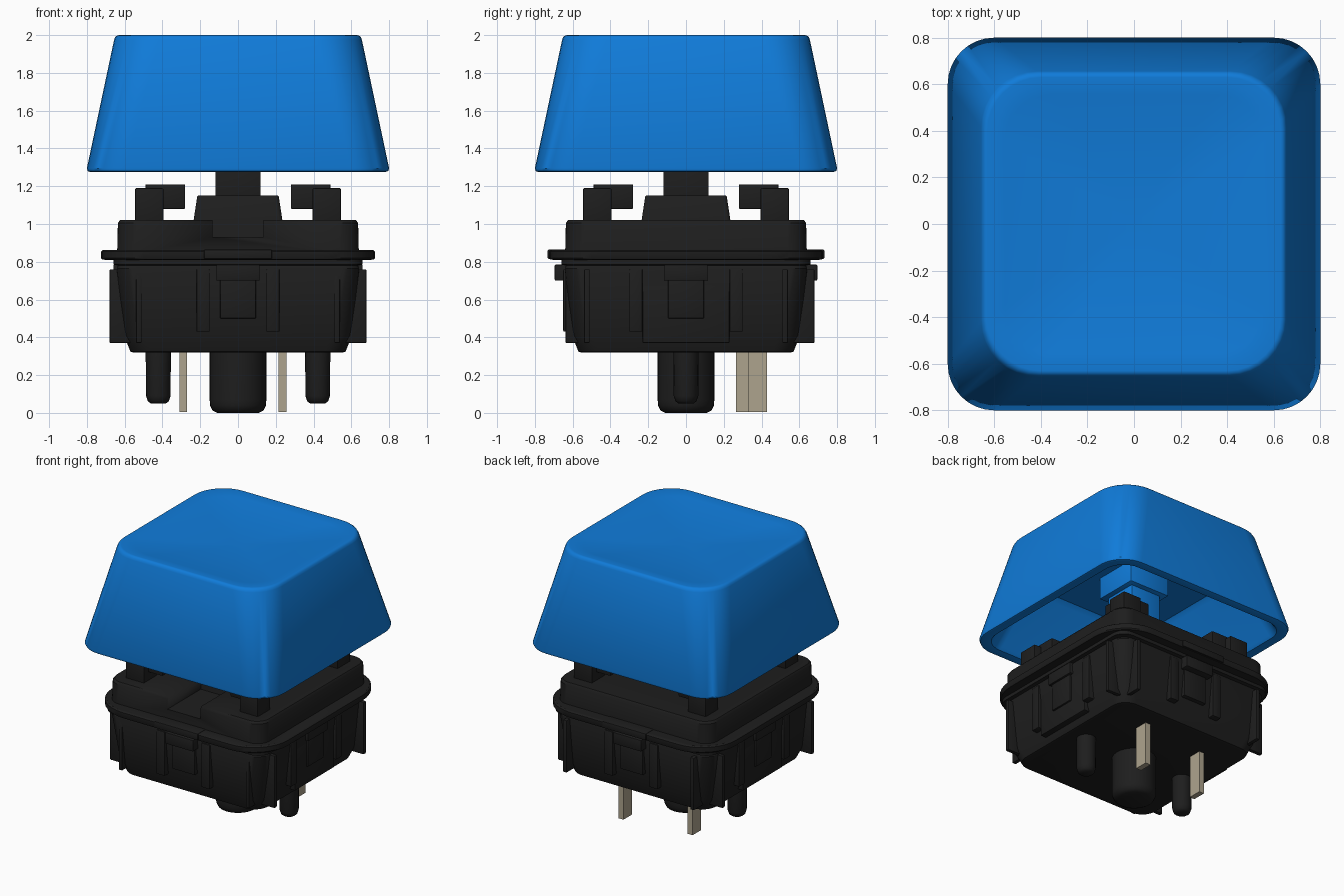
import bpy, bmesh, math
from mathutils import Matrix, Vector

if "Cube" in bpy.data.objects:
    bpy.data.objects.remove(bpy.data.objects["Cube"])


def material(name, rgb):
    m = bpy.data.materials.new(name)
    m.diffuse_color = (*rgb, 1)
    m.use_nodes = True
    m.node_tree.nodes["Principled BSDF"].inputs["Base Color"].default_value = m.diffuse_color
    return m


BLUE = material("blue plastic", (0.005, 0.2, 0.7))
BLACK = material("black plastic", (0.013, 0.013, 0.013))
METAL = material("pin metal", (0.42, 0.37, 0.27))


def finish(name, bm, mat, angle=35, bevel=0):
    bmesh.ops.recalc_face_normals(bm, faces=bm.faces)
    me = bpy.data.meshes.new(name)
    bm.to_mesh(me)
    bm.free()
    me.materials.append(mat)
    ob = bpy.data.objects.new(name, me)
    bpy.context.collection.objects.link(ob)
    if bevel:
        mod = ob.modifiers.new("soft edges", 'BEVEL')
        mod.width, mod.segments = bevel, 2
    bpy.ops.object.select_all(action='DESELECT')
    bpy.context.view_layer.objects.active = ob
    ob.select_set(True)
    if bevel:
        bpy.ops.object.modifier_apply(modifier="soft edges")
    bpy.ops.object.shade_smooth_by_angle(angle=math.radians(angle))
    return ob


def ring(bm, half, r, z, n=8):
    """Rounded square, corner radius r."""
    out = []
    for k in range(4):
        for i in range(n + 1):
            a = math.pi / 2 * (k + i / n)
            c = math.pi / 2 * (k + 0.5)
            cx = math.copysign(half - r, math.cos(c))
            cy = math.copysign(half - r, math.sin(c))
            out.append(bm.verts.new((cx + r * math.cos(a), cy + r * math.sin(a), z)))
    return out


def loft(name, rings, mat, angle=35):
    """Skin through (half, radius, z) rings, capped at both ends."""
    bm = bmesh.new()
    rs = [ring(bm, *t) for t in rings]
    for a, b in zip(rs, rs[1:]):
        for i in range(len(a)):
            j = (i + 1) % len(a)
            bm.faces.new((a[i], a[j], b[j], b[i]))
    bm.faces.new(rs[0])
    bm.faces.new(rs[-1])
    return finish(name, bm, mat, angle)


def boxes(name, specs, mat, bevel=0.006):
    """specs: (x0, x1, y0, y1, z0, z1, quarter turns about z)."""
    bm = bmesh.new()
    for x0, x1, y0, y1, z0, z1, k in specs:
        m = (Matrix.Rotation(k * math.pi / 2, 4, 'Z')
             @ Matrix.Translation(((x0 + x1) / 2, (y0 + y1) / 2, (z0 + z1) / 2))
             @ Matrix.Diagonal((x1 - x0, y1 - y0, z1 - z0, 1)))
        bmesh.ops.create_cube(bm, size=1, matrix=m)
    return finish(name, bm, mat, bevel=bevel)


def lathe(name, x, profile, mat, n=32):
    bm = bmesh.new()
    vs = [bm.verts.new((x + r, 0, z)) for r, z in profile]
    es = [bm.edges.new(p) for p in zip(vs, vs[1:])]
    bmesh.ops.spin(bm, geom=vs + es, cent=(x, 0, 0), axis=(0, 0, 1),
                   angle=2 * math.pi, steps=n, use_duplicate=False)
    bmesh.ops.remove_doubles(bm, verts=bm.verts, dist=1e-5)
    return finish(name, bm, mat, 40)


# Keycap: hollow shell with dished top
cap = [(0.30, 0.08, 1.74), (0.54, 0.14, 1.74), (0.57, 0.15, 1.71),
       (0.715, 0.15, 1.30), (0.73, 0.155, 1.28), (0.78, 0.185, 1.275),
       (0.795, 0.198, 1.28), (0.80, 0.2, 1.295), (0.656, 0.24, 1.975),
       (0.65, 0.24, 1.99), (0.64, 0.235, 1.998), (0.63, 0.23, 2.0)]
for i in range(1, 9):
    s = 1 - i / 8.5
    cap.append((0.63 * s, 0.23 * s, 2 - 0.045 * (1 - s * s)))
loft("keycap", cap, BLUE, 40)

# Keycap mount under the ceiling
boxes("keycap_mount", [(-0.165, 0.165, -0.165, 0.165, 1.58, 1.78, 0),
                       (-0.125, 0.125, -0.125, 0.125, 1.30, 1.62, 0)], BLUE)

# Switch stem and its tapered collar
boxes("switch_stem", [(-0.12, 0.12, -0.12, 0.12, 1.1, 1.31, 0)], BLACK)
loft("stem_collar", [(0.25, 0.02, 0.90), (0.235, 0.02, 1.02),
                     (0.216, 0.02, 1.145), (0.211, 0.02, 1.152)], BLACK)

# Upper housing with a notch in the front wall
upper = loft("upper_housing", [(0.64, 0.1, 0.84), (0.636, 0.1, 1.005),
                               (0.625, 0.095, 1.02)], BLACK)
cutter = boxes("notch_cutter", [(-0.135, 0.135, -0.8, -0.2, 0.93, 1.2, 0)], BLACK, 0)
cutter.hide_render = True
mod = upper.modifiers.new("notch", 'BOOLEAN')
mod.operation, mod.object = 'DIFFERENCE', cutter
bpy.ops.object.select_all(action='DESELECT')
bpy.context.view_layer.objects.active = upper
upper.select_set(True)
bpy.ops.object.modifier_apply(modifier="notch")
bpy.data.objects.remove(cutter)

# Four corner posts with inward blocks
posts = []
for k in range(4):
    posts += [(0.395, 0.545, 0.395, 0.545, 1.0, 1.19, k),
              (0.28, 0.49, 0.28, 0.49, 1.08, 1.21, k)]
boxes("corner_posts", posts, BLACK)

# Mounting flange
loft("flange", [(0.70, 0.27, 0.81), (0.72, 0.28, 0.812), (0.725, 0.28, 0.82),
                (0.725, 0.28, 0.855), (0.715, 0.27, 0.862)], BLACK)

# Lower housing: tapered tub with a groove below the flange
loft("lower_housing", [(0.555, 0.11, 0.32), (0.57, 0.11, 0.325), (0.603, 0.11, 0.41),
                       (0.642, 0.1, 0.765), (0.635, 0.1, 0.78), (0.66, 0.1, 0.785),
                       (0.66, 0.1, 0.815)], BLACK)

# Ribs, frames and clips on the four walls (0 front, 1 right, 2 back, 3 left)
details = []
for k in range(4):
    front = k == 0
    rib = 0.638 if front else 0.68
    for s in (-1, 1):
        a, b = sorted((s * 0.51, s * 0.54))
        details.append((a, b, -rib, -0.55, 0.37, 0.76, k))       # corner ribs
        lo, hi = (0.23, 0.30) if k % 2 else (0.15, 0.22)
        a, b = sorted((s * lo, s * hi))
        details.append((a, b, -0.65, -0.55, 0.43, 0.76, k))      # inner ribs
    details.append((-0.095, 0.095, -0.645, -0.55, 0.50, 0.72, k))  # window block
    if k % 2:
        details.append((-0.23, 0.23, -0.632, -0.55, 0.37, 0.71, k))  # wide panel
    else:
        details.append((-0.18, 0.18, -0.732, -0.6, 0.815, 0.865, k))  # flange pad
    details.append((-0.115, 0.115, -0.66 if k % 2 else -0.695, -0.55, 0.70, 0.785, k))  # clip
boxes("wall_details", details, BLACK)

# Locating posts underneath
lathe("centre_post", 0, [(0, 0), (0.11, 0), (0.135, 0.012), (0.148, 0.04),
                         (0.15, 0.07), (0.15, 0.35)], BLACK)
for name, s in (("left_post", -1), ("right_post", 1)):
    lathe(name, s * 0.422, [(0, 0.05), (0.04, 0.05), (0.056, 0.062), (0.065, 0.09),
                            (0.067, 0.35)], BLACK, 20)

# Metal contact pins
boxes("left_pin", [(-0.31, -0.27, 0.265, 0.365, 0.005, 0.36, 0)], METAL, 0)
boxes("right_pin", [(0.215, 0.258, 0.33, 0.43, 0.005, 0.36, 0)], METAL, 0)
